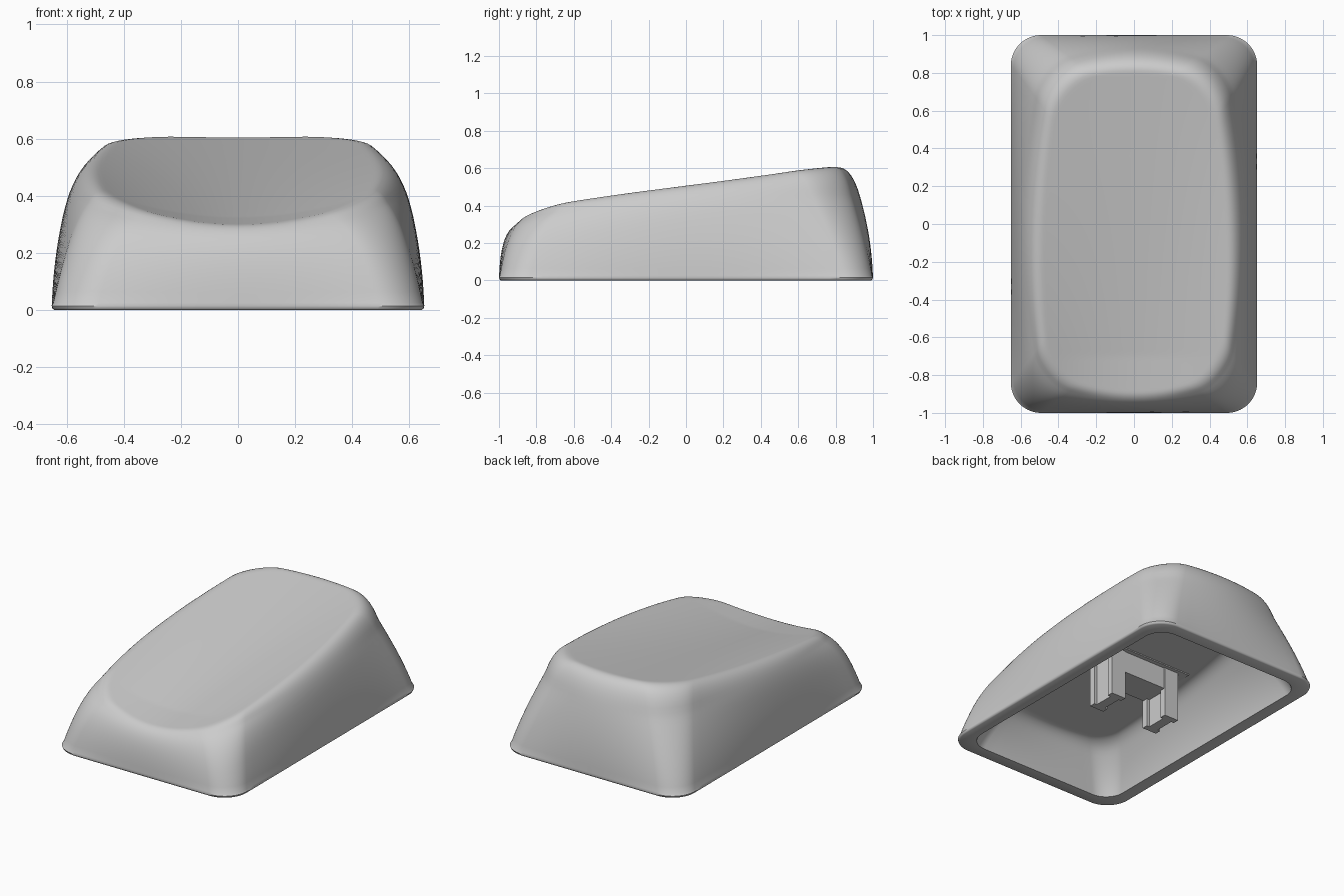
import bpy, bmesh, math

cube = bpy.data.objects.get("Cube")
if cube:
    bpy.data.objects.remove(cube)

grey = bpy.data.materials.new("warm_grey_plastic")
grey.use_nodes = True
colour = (0.6, 0.6, 0.6, 1)
grey.diffuse_color = colour
grey.node_tree.nodes["Principled BSDF"].inputs["Base Color"].default_value = colour

HALF_X, HALF_Y = 0.652, 1.0


def soft_min(a, b, k):
    h = max(k - abs(a - b), 0) / k
    return min(a, b) - h * h * k / 4


def outline(inset, radius, bow=0, arc=14, short=12, long=24):
    """Rounded rectangle inset from the footprint, with sides bowed outward."""
    a, b = max(HALF_X - inset, 0.0001), HALF_Y - inset
    r = min(radius, a * 0.9)
    corners = []
    for k, (sx, sy) in enumerate([(1, 1), (-1, 1), (-1, -1), (1, -1)]):
        angles = [math.pi / 2 * (k + i / arc) for i in range(arc + 1)]
        corners.append([(sx * (a - r) + r * math.cos(t), sy * (b - r) + r * math.sin(t))
                        for t in angles])
    pts = []
    for k in range(4):
        pts += corners[k]
        (x0, y0), (x1, y1) = corners[k][-1], corners[(k + 1) % 4][0]
        n = long if k % 2 else short
        pts += [(x0 + (x1 - x0) * i / n, y0 + (y1 - y0) * i / n) for i in range(1, n)]
    return [(x * (1 - bow * (y / b) ** 2 / HALF_X), y * (1 - bow * (x / a) ** 2 / HALF_Y))
            for x, y in pts]


def dish(x, y):
    """Sloping top, scooped across its width, shallower toward the back."""
    fade = min(max((0.8 - y) / 1.5, 0), 1)
    u = (x / 0.47) ** 2
    return 0.5 + 0.129 * y - 0.085 * fade * (1 - u) + 0.025 * (1 - fade) ** 3 * u


def outer_wall(d):
    return (math.sqrt(0.0004 + 1.2 * d) - 0.02) / 0.6


def inner_wall(e):
    return (math.sqrt(0.0289 + 3.2 * e) - 0.17) / 1.6


def outer_z(x, y, d):
    return max(0.015, soft_min(outer_wall(d), dish(x, y), 0.22 - 0.06 * y))


def ceiling(y):
    return 0.34 + 0.08 * y


def finish(bm, name, smooth=True):
    bmesh.ops.recalc_face_normals(bm, faces=bm.faces)
    mesh = bpy.data.meshes.new(name)
    bm.to_mesh(mesh)
    bm.free()
    mesh.materials.append(grey)
    ob = bpy.data.objects.new(name, mesh)
    bpy.context.collection.objects.link(ob)
    if smooth:
        bpy.ops.object.select_all(action="DESELECT")
        ob.select_set(True)
        bpy.context.view_layer.objects.active = ob
        bpy.ops.object.shade_smooth_by_angle(angle=math.radians(40))
    return ob


# Shell: rings from the cavity ceiling, down to the rim, up over the top
rings = []
for i in range(24, -1, -1):
    e = 0.3 * (i / 24) ** 1.5
    h = inner_wall(e)
    rings.append([(x, y, max(0, soft_min(h, ceiling(y), 0.06)))
                  for x, y in outline(0.09 + e, 0.13, 0.2 * min(h, 0.3))])
rings.append([(x, y, 0) for x, y in outline(0.01, 0.155)])
rings.append([(x, y, 0.005) for x, y in outline(0.003, 0.16)])
for i in range(45):
    d = HALF_X * (i / 44) ** 1.8
    bow = 0.25 * min(outer_wall(d), 0.45) * (1 - d / HALF_X)
    rings.append([(x, y, outer_z(x, y, d)) for x, y in outline(d, 0.16 + 0.3 * d, bow)])

bm = bmesh.new()
loops = [[bm.verts.new(p) for p in ring] for ring in rings]
for low, high in zip(loops, loops[1:]):
    n = len(low)
    for i in range(n):
        j = (i + 1) % n
        bm.faces.new((low[i], low[j], high[j], high[i]))
bm.faces.new(loops[0])
# The last ring collapses onto the centre line and is welded shut
bmesh.ops.remove_doubles(bm, verts=loops[-1], dist=0.0005)
finish(bm, "cap_shell")


def box(name, centre, size):
    bm = bmesh.new()
    bmesh.ops.create_cube(bm, size=1)
    bmesh.ops.scale(bm, vec=size, verts=bm.verts)
    bmesh.ops.translate(bm, vec=centre, verts=bm.verts)
    return finish(bm, name, smooth=False)


# Mounting plate and the bridge joining the two prongs
box("mount_plate", (0, 0, 0.353), (0.66, 0.26, 0.02))
box("prong_bridge", (0, 0, 0.28), (0.42, 0.2, 0.16))

# H-section prongs
for side, sx in (("left", 1), ("right", -1)):
    x = 0.21 * sx
    box(side + "_prong_web", (x, 0, 0.18), (0.065, 0.2, 0.34))
    for end, sy in (("back", 1), ("front", -1)):
        box(f"{side}_prong_{end}_flange", (x, 0.085 * sy, 0.185), (0.105, 0.04, 0.35))
